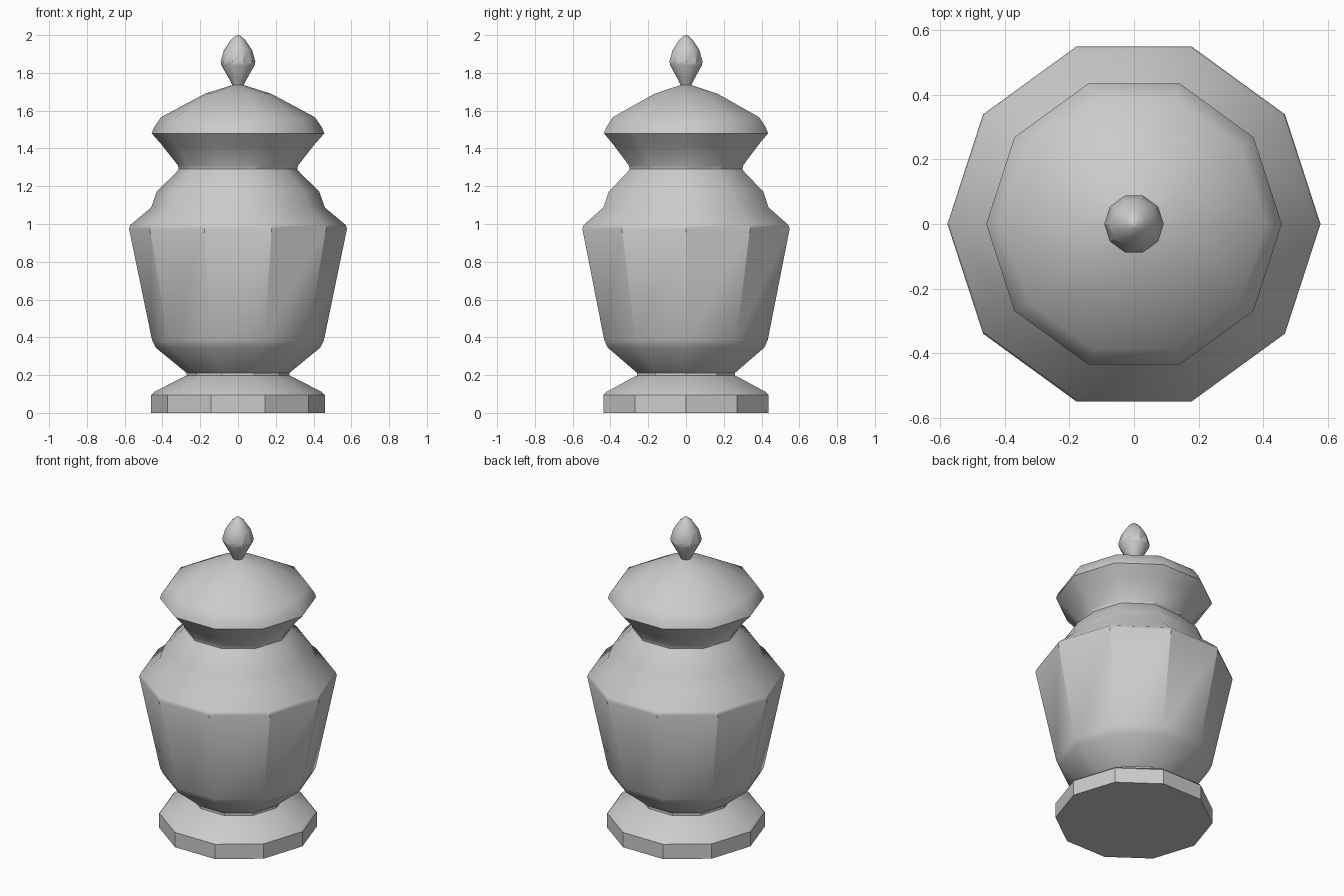
import bpy, bmesh, math

if "Cube" in bpy.data.objects:
    bpy.data.objects.remove(bpy.data.objects["Cube"])

SIDES = 10


def lathe(name, profile, cap_bottom=False):
    """Revolve (radius, z) points into a ten-sided shell; radius 0 makes a tip."""
    bm = bmesh.new()
    rings = []
    for r, z in profile:
        if r == 0:
            rings.append([bm.verts.new((0, 0, z))] * SIDES)
        else:
            rings.append([bm.verts.new((r * math.cos(math.tau * i / SIDES),
                                        r * math.sin(math.tau * i / SIDES), z))
                          for i in range(SIDES)])
    for low, high in zip(rings, rings[1:]):
        for i in range(SIDES):
            j = (i + 1) % SIDES
            quad = [low[i], low[j], high[j], high[i]]
            bm.faces.new(list(dict.fromkeys(quad)))
    if cap_bottom:
        bm.faces.new(rings[0][::-1])
    mesh = bpy.data.meshes.new(name)
    bm.to_mesh(mesh)
    bm.free()
    obj = bpy.data.objects.new(name, mesh)
    bpy.context.collection.objects.link(obj)
    bpy.ops.object.select_all(action='DESELECT')
    bpy.context.view_layer.objects.active = obj
    obj.select_set(True)
    bpy.ops.object.shade_smooth_by_angle(angle=math.radians(34))
    return obj


# Foot, faceted belly and stepped shoulder
lathe("jar_body", [
    (0.46, 0.0), (0.46, 0.095), (0.445, 0.11), (0.30, 0.185), (0.273, 0.197),
    (0.273, 0.212), (0.435, 0.345), (0.455, 0.385), (0.577, 0.975),
    (0.57, 0.995), (0.46, 1.087), (0.43, 1.172), (0.33, 1.27), (0.314, 1.29),
], cap_bottom=True)

# Flared neck and domed lid
lathe("lid", [
    (0.314, 1.29), (0.318, 1.31), (0.40, 1.415), (0.457, 1.48),
    (0.445, 1.51), (0.408, 1.565), (0.175, 1.69), (0.025, 1.737), (0, 1.737),
])

# Bud-shaped knob
lathe("finial", [
    (0.03, 1.735), (0.045, 1.765), (0.088, 1.84), (0.092, 1.86), (0.075, 1.92),
    (0.04, 1.972), (0.015, 1.995), (0, 2.0),
], cap_bottom=True)
